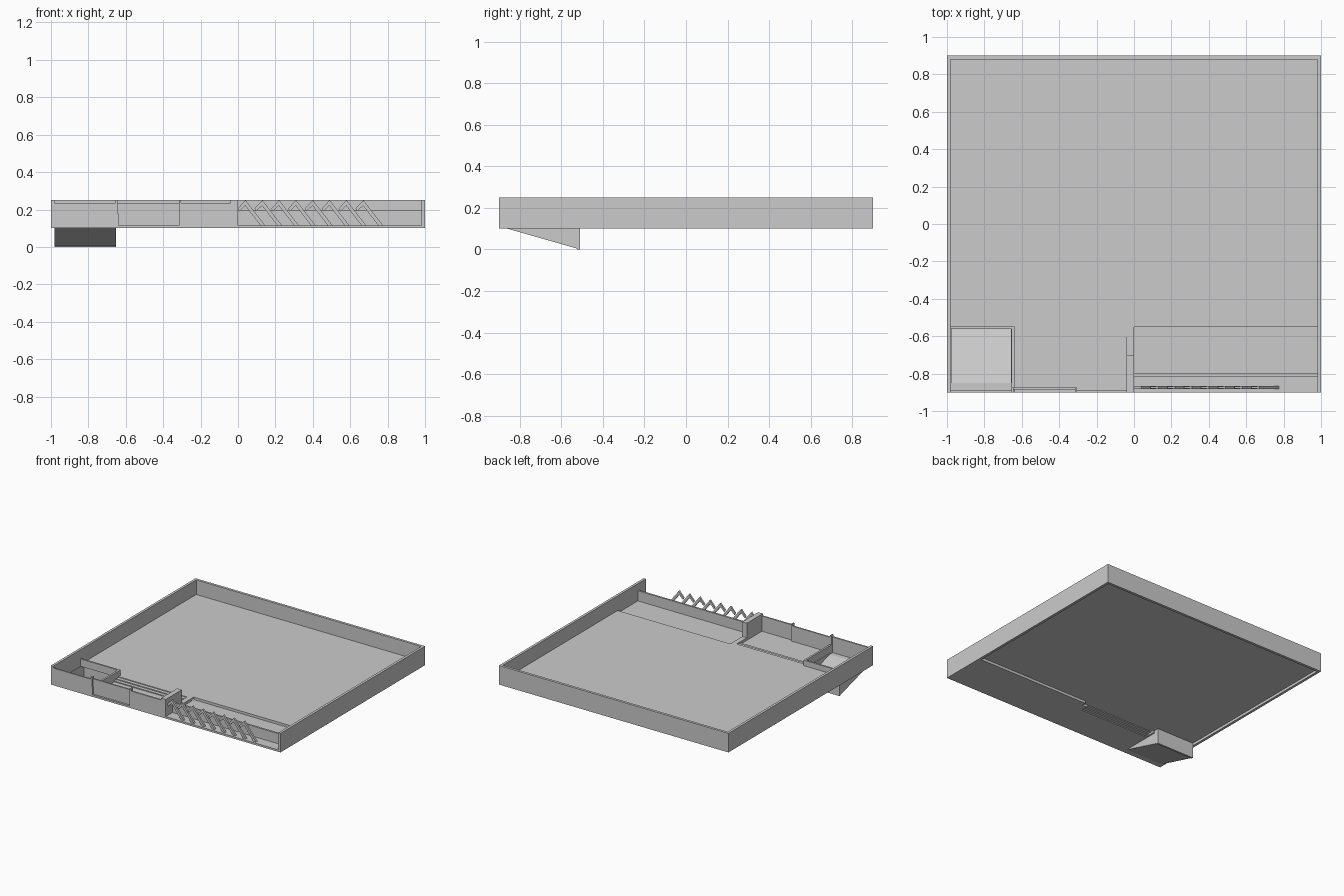
import bpy
import bmesh

cube = bpy.data.objects.get("Cube")
if cube:
    bpy.data.objects.remove(cube, do_unlink=True)

grey = bpy.data.materials.new("plain_grey")
grey.use_nodes = True
colour = (0.6, 0.6, 0.6, 1)
grey.diffuse_color = colour
bsdf = next(n for n in grey.node_tree.nodes if n.type == 'BSDF_PRINCIPLED')
bsdf.inputs["Base Color"].default_value = colour


def prism(name, profile, axis, lo, hi):
    """Extrude a flat profile along x (profile in y,z) or y (profile in x,z)."""
    def place(a, b, t):
        return (t, a, b) if axis == 'x' else (a, t, b)
    bm = bmesh.new()
    near = [bm.verts.new(place(a, b, lo)) for a, b in profile]
    far = [bm.verts.new(place(a, b, hi)) for a, b in profile]
    bm.faces.new(near)
    bm.faces.new(far[::-1])
    for i in range(len(near)):
        j = (i + 1) % len(near)
        bm.faces.new((near[i], far[i], far[j], near[j]))
    bmesh.ops.recalc_face_normals(bm, faces=bm.faces)
    mesh = bpy.data.meshes.new(name)
    bm.to_mesh(mesh)
    bm.free()
    mesh.materials.append(grey)
    obj = bpy.data.objects.new(name, mesh)
    bpy.context.collection.objects.link(obj)
    return obj


def box(name, x0, x1, y0, y1, z0, z1):
    return prism(name, [(x0, z0), (x1, z0), (x1, z1), (x0, z1)], 'y', y0, y1)


BASE, TOP = 0.10, 0.25
LOW = 0.115                 # lower terrace level
UNDER, FLOOR = 0.12, 0.135  # main floor slab

# Boundary walls
box("left_wall", 0.98, 1, -0.9, 0.9, BASE, TOP)
box("right_wall", -1, -0.98, -0.9, 0.9, BASE, TOP)
box("back_wall", -0.98, 0.98, 0.88, 0.9, BASE, TOP)

# Main floor and its extension beside the entrance
box("main_floor", -0.98, 0.98, -0.55, 0.88, UNDER, FLOOR)
box("floor_landing", -0.64, 0, -0.575, -0.55, UNDER, FLOOR)
box("floor_edge", -0.04, 0, -0.7, -0.575, BASE, FLOOR)

# Lower terrace, its riser and the entrance walk
box("front_terrace", 0, 0.98, -0.9, -0.55, BASE, LOW)
box("terrace_riser", 0, 0.98, -0.55, -0.54, BASE, FLOOR)
box("entrance_walk", -0.64, -0.04, -0.9, -0.63, BASE, LOW)
for i in range(2):
    y = -0.63 + i * 0.027
    top = LOW + 0.007 * (i + 1)
    box("entrance_step", -0.64, -0.04, y, y + 0.028, top - 0.015, top)

# Entrance pier and low garden wall
box("entrance_pier", -0.04, 0, -0.9, -0.7, BASE, TOP)
box("garden_wall", 0, 0.98, -0.815, -0.8, LOW, 0.195)

# Gate panels with thin posts
for x0, x1, y in ((-0.98, -0.65, -0.9), (-0.65, -0.31, -0.885), (-0.31, -0.04, -0.9)):
    box("gate_panel", x0, x1, y, y + 0.012, BASE, 0.235)
for x in (-0.65, -0.31):
    box("gate_post", x - 0.006, x + 0.006, -0.9, -0.873, BASE, TOP)

# Retaining walls around the driveway
box("drive_side_wall", -0.655, -0.64, -0.9, -0.55, BASE, 0.178)
box("drive_lintel", -0.98, -0.64, -0.562, -0.548, UNDER, 0.178)

# Sloping driveway with its side walls and rear wall
box("drive_apron", -0.98, -0.655, -0.9, -0.85, BASE, BASE + 0.012)
prism("drive_ramp", [(-0.86, BASE), (-0.51, 0), (-0.51, 0.012), (-0.85, BASE + 0.012)],
      'x', -0.98, -0.655)
for x in (-0.98, -0.657):
    prism("drive_cheek", [(-0.86, BASE), (-0.51, 0), (-0.51, UNDER), (-0.86, UNDER)],
          'x', x, x + 0.004)
box("drive_rear_wall", -0.98, -0.653, -0.525, -0.51, 0, UNDER)

# Row of folded fence slats
WIDTH = 0.025
for i in range(8):
    apex = 0.04 + 0.09 * i
    prism("fence_long_slat",
          [(apex, TOP), (apex + 0.105, LOW), (apex + 0.105 - WIDTH, LOW), (apex - WIDTH / 2, 0.235)],
          'y', -0.882, -0.866)
    prism("fence_short_slat",
          [(apex, TOP), (apex - 0.042, 0.205), (apex - 0.034, 0.19), (apex + 0.012, 0.234)],
          'y', -0.88, -0.868)
